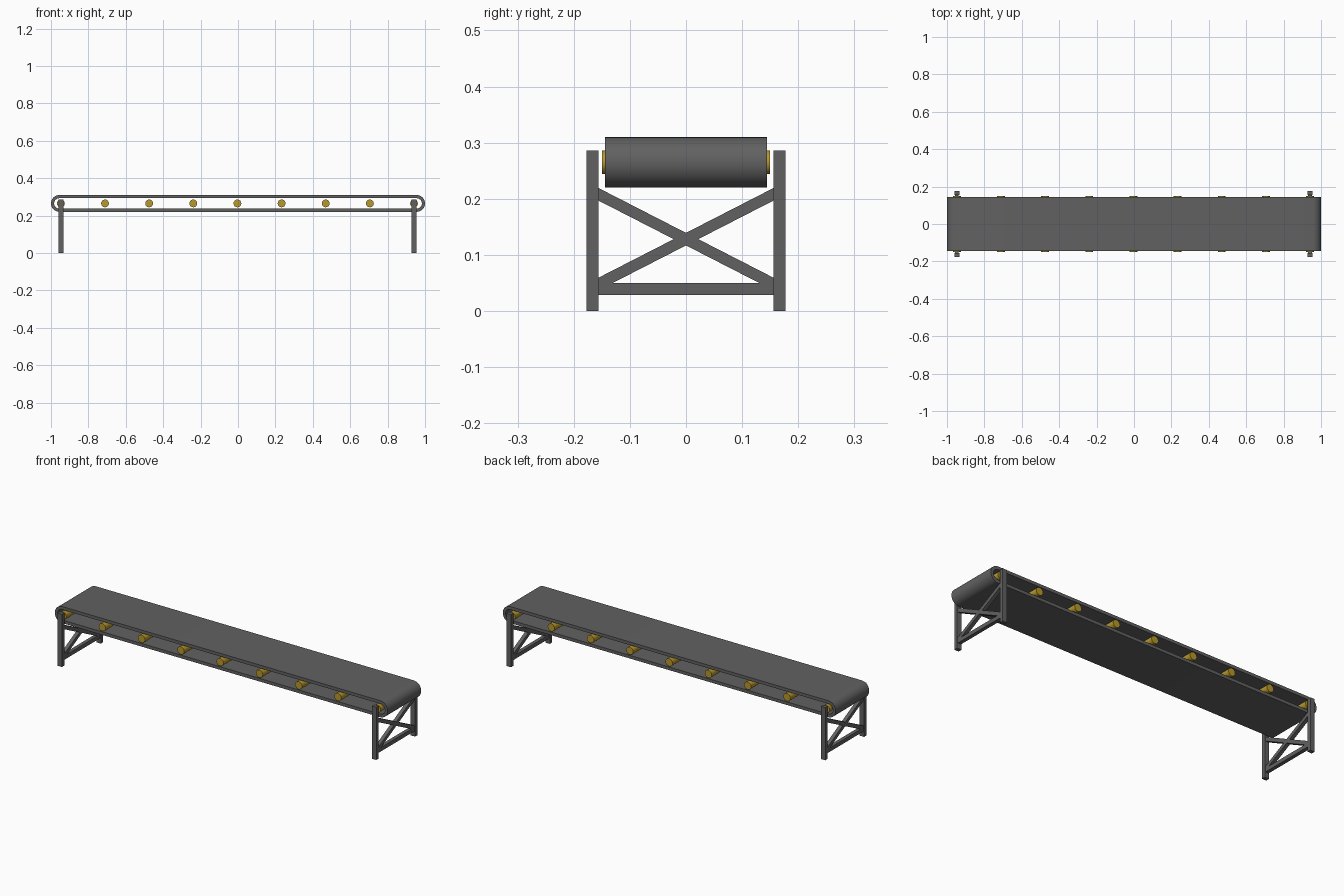
import bpy, bmesh
from math import sin, cos, pi, atan2, hypot, radians

if "Cube" in bpy.data.objects:
    bpy.data.objects.remove(bpy.data.objects["Cube"])

AXIS_Z = 0.265          # height of roller axes
END_X = 0.944           # end rollers and legs
SHIFT = -0.003          # legs and rollers sit slightly to the left


def material(name, color):
    m = bpy.data.materials.new(name)
    m.diffuse_color = color
    m.use_nodes = True
    m.node_tree.nodes["Principled BSDF"].inputs["Base Color"].default_value = m.diffuse_color
    return m


steel = material("dark_grey", (0.12, 0.12, 0.12, 1))
yellow = material("yellow", (0.47, 0.31, 0.025, 1))


def box(name, loc, size, rot_x=0):
    bpy.ops.mesh.primitive_cube_add(size=1, location=loc, rotation=(rot_x, 0, 0))
    ob = bpy.context.object
    ob.name = name
    ob.scale = size
    bpy.ops.object.transform_apply(location=False, rotation=False, scale=True)
    ob.data.materials.append(steel)
    return ob


def bar(name, x, a, b, width, depth):
    # beam between two (y, z) points
    dy, dz = b[0] - a[0], b[1] - a[1]
    return box(name, (x, (a[0] + b[0]) / 2, (a[1] + b[1]) / 2),
               (depth, hypot(dy, dz), width), atan2(dz, dy))


def loop(r, cx=0.955, n=16):
    # stadium-shaped outline in x, z
    pts = []
    for side in (1, -1):
        for i in range(n + 1):
            t = -pi / 2 + pi * i / n
            pts.append((side * (cx + r * cos(t)), AXIS_Z + side * r * sin(t)))
    return pts


# Belt: closed band with thickness
bm = bmesh.new()
rings = [[bm.verts.new((x, y, z)) for x, z in loop(r)]
         for r, y in ((0.045, -0.144), (0.045, 0.144), (0.028, 0.144), (0.028, -0.144))]
count = len(rings[0])
for k in range(4):
    a, b = rings[k], rings[(k + 1) % 4]
    for i in range(count):
        j = (i + 1) % count
        bm.faces.new((a[i], a[j], b[j], b[i]))
bmesh.ops.recalc_face_normals(bm, faces=bm.faces)
mesh = bpy.data.meshes.new("belt")
bm.to_mesh(mesh)
bm.free()
belt = bpy.data.objects.new("belt", mesh)
bpy.context.collection.objects.link(belt)
mesh.materials.append(steel)
bpy.context.view_layer.objects.active = belt
belt.select_set(True)
bpy.ops.object.shade_smooth_by_angle(angle=radians(30))

# Nine rollers inside the belt
for i in range(9):
    bpy.ops.mesh.primitive_cylinder_add(
        vertices=16, radius=0.021, depth=0.3, rotation=(pi / 2, 0, 0),
        location=(SHIFT - END_X + i * END_X / 4, 0, AXIS_Z))
    ob = bpy.context.object
    ob.name = f"roller_{i + 1}"
    ob.data.materials.append(yellow)
    bpy.ops.object.shade_smooth_by_angle(angle=radians(30))

# Leg frames: two posts, a bottom rail and an X brace at each end
for label, side in (("left", -1), ("right", 1)):
    x = SHIFT + side * END_X
    for end, s in (("front", -1), ("back", 1)):
        box(f"{label}_{end}_leg", (x, s * 0.1665, 0.143), (0.027, 0.021, 0.286))
        bar(f"{label}_{end}_brace", x, (s * 0.16, 0.21), (-s * 0.16, 0.046), 0.02, 0.02)
    box(f"{label}_bottom_rail", (x, 0, 0.039), (0.02, 0.316, 0.021))
